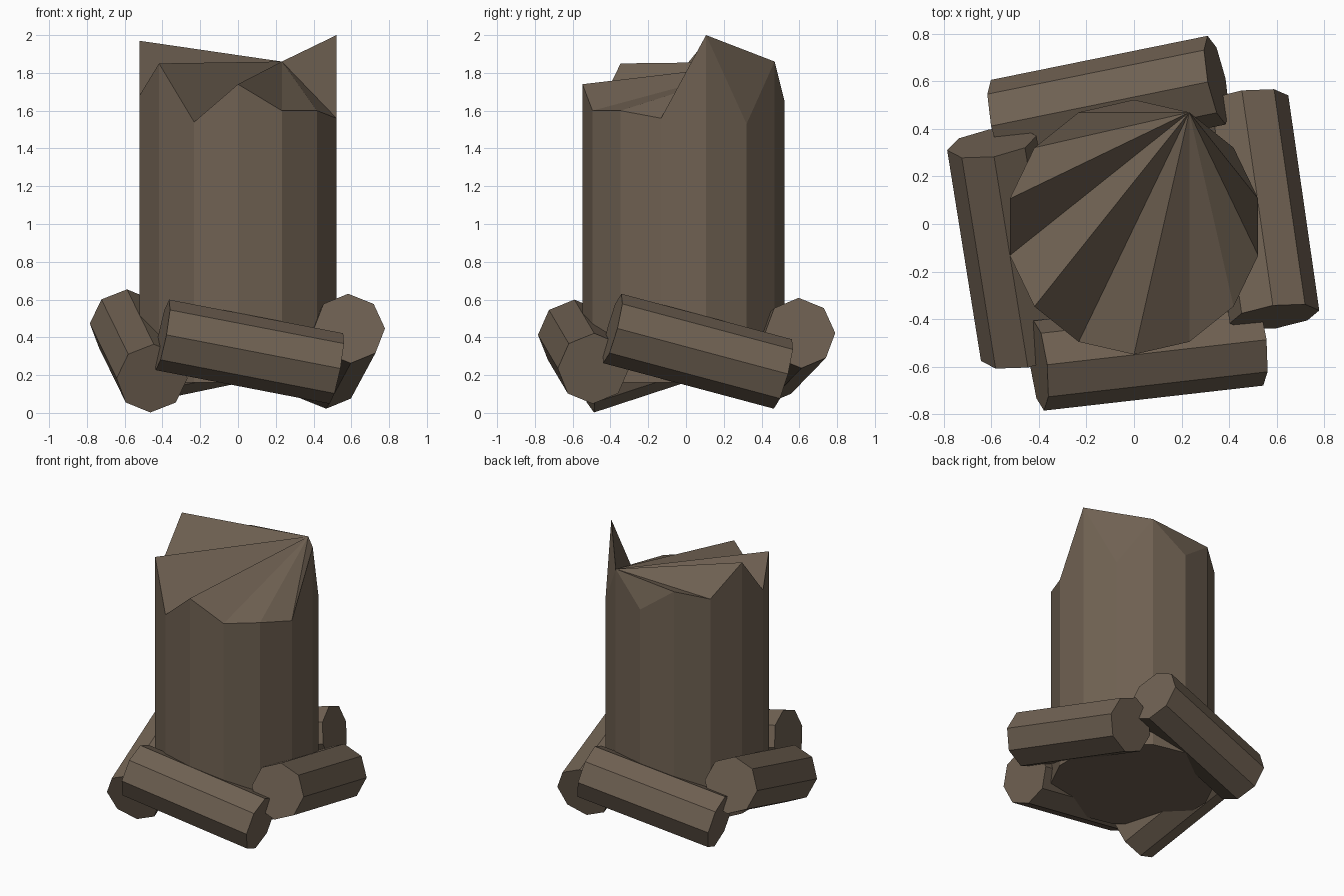
import bpy, math
from mathutils import Vector

if "Cube" in bpy.data.objects:
    bpy.data.objects.remove(bpy.data.objects["Cube"])

bark = bpy.data.materials.new("bark")
bark.diffuse_color = (0.16, 0.12, 0.085, 1)
bark.use_nodes = True
bark.node_tree.nodes["Principled BSDF"].inputs["Base Color"].default_value = bark.diffuse_color


def make_object(name, verts, faces):
    mesh = bpy.data.meshes.new(name)
    mesh.from_pydata(verts, [], faces)
    mesh.materials.append(bark)
    obj = bpy.data.objects.new(name, mesh)
    bpy.context.collection.objects.link(obj)
    return obj


def side_faces(n):
    return [(i, (i + 1) % n, n + (i + 1) % n, n + i) for i in range(n)]


# Trunk: 14-sided column with a splintered top
# rim heights run counter-clockwise, starting just right of the +x axis
rim = [2.0, 1.53, 1.86, 1.65, 1.82, 1.76, 1.97,
       1.68, 1.85, 1.54, 1.74, 1.60, 1.60, 1.56]
n = len(rim)
ring = [(0.535 * math.cos((i + 0.5) * math.tau / n),
         0.535 * math.sin((i + 0.5) * math.tau / n) - 0.013) for i in range(n)]
verts = [(x, y, 0.16) for x, y in ring] + [(x, y, z) for (x, y), z in zip(ring, rim)]
# broken top fans out from the third rim point
fan = [(n + 2, n + (2 + k) % n, n + (3 + k) % n) for k in range(1, n - 1)]
make_object("trunk", verts, side_faces(n) + fan + [tuple(reversed(range(n)))])


# Logs: octagonal prisms leaning around the base
def log(name, start, end, radius=0.19, sides=8):
    a, b = Vector(start), Vector(end)
    axis = (b - a).normalized()
    side = Vector((0, 0, 1)).cross(axis).normalized()
    up = axis.cross(side)
    pts = [p + radius * (math.cos(t) * side + math.sin(t) * up)
           for p in (a, b)
           for t in (math.tau * i / sides for i in range(sides))]
    caps = [tuple(reversed(range(sides))), tuple(range(sides, 2 * sides))]
    make_object(name, pts, side_faces(sides) + caps)


log("front_log", (-0.40, -0.595, 0.413), (0.521, -0.49, 0.235))
log("right_log", (0.59, -0.39, 0.447), (0.46, 0.513, 0.206))
log("back_log", (0.347, 0.604, 0.423), (-0.563, 0.419, 0.233))
log("left_log", (-0.597, 0.34, 0.473), (-0.455, -0.545, 0.183))
